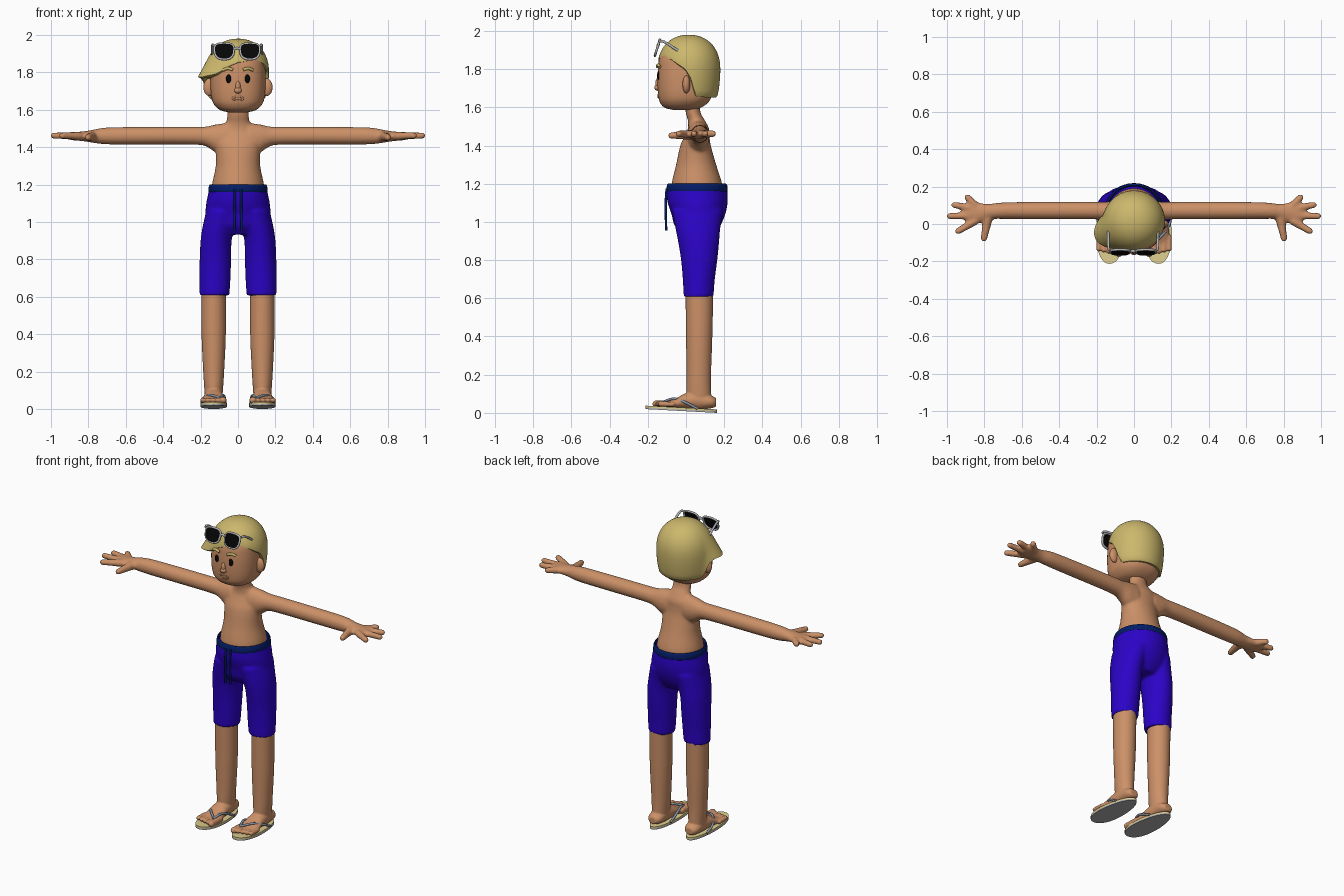
import bpy, bmesh, math
from math import sin, cos, pi, radians
from mathutils import Vector, Matrix

if "Cube" in bpy.data.objects:
    bpy.data.objects.remove(bpy.data.objects["Cube"])


def material(name, r, g, b):
    m = bpy.data.materials.new(name)
    m.use_nodes = True
    m.diffuse_color = (r, g, b, 1)
    m.node_tree.nodes["Principled BSDF"].inputs["Base Color"].default_value = (r, g, b, 1)
    return m


skin = material("skin", .6, .28, .137)
blond = material("blond", .6, .475, .15)
blue = material("shorts_blue", .024, .001, .57)
navy = material("navy", .001, .012, .135)
silver = material("silver", .45, .45, .45)
black = material("black", .002, .002, .002)
cream = material("sandal_cream", .72, .6, .27)
strap_grey = material("strap_grey", .25, .3, .37)
sole_grey = material("sole_grey", .46, .46, .46)


# ---- helpers ----
def finish(bm, name, mat, voxel=0, smooth=0):
    bmesh.ops.recalc_face_normals(bm, faces=bm.faces)
    me = bpy.data.meshes.new(name)
    bm.to_mesh(me)
    bm.free()
    me.materials.append(mat)
    ob = bpy.data.objects.new(name, me)
    bpy.context.collection.objects.link(ob)
    bpy.ops.object.select_all(action="DESELECT")
    ob.select_set(True)
    bpy.context.view_layer.objects.active = ob
    bpy.ops.object.shade_smooth_by_angle(angle=radians(45))
    if voxel:
        r = ob.modifiers.new("blend", "REMESH")
        r.mode = "VOXEL"
        r.voxel_size = voxel
        r.use_smooth_shade = True
        s = ob.modifiers.new("soften", "SMOOTH")
        s.factor = .5
        s.iterations = smooth
    return ob


def catmull(rows, steps):
    """Smoothly resample a list of number rows."""
    v = [Vector(r) for r in rows]
    out = []
    for i in range(len(v) - 1):
        a, b, c, d = v[max(i - 1, 0)], v[i], v[i + 1], v[min(i + 2, len(v) - 1)]
        for k in range(steps):
            t = k / steps
            out.append(b + (c - a) * t / 2 + (a * 2 - b * 5 + c * 4 - d) * t * t / 2
                       + (b * 3 - a - c * 3 + d) * t ** 3 / 2)
    return out + [v[-1]]


def loft(bm, rows, axis="z", n=32, power=2, steps=4):
    """Rows are (position along axis, centre u, centre v, radius u, radius v)."""
    rings = []
    for p, cu, cv, ru, rv in catmull(rows, steps):
        ring = []
        for k in range(n):
            c, s = cos(2 * pi * k / n), sin(2 * pi * k / n)
            u = cu + ru * math.copysign(abs(c) ** (2 / power), c)
            v = cv + rv * math.copysign(abs(s) ** (2 / power), s)
            ring.append(bm.verts.new({"z": (u, v, p), "x": (p, u, v), "y": (u, p, v)}[axis]))
        rings.append(ring)
    for a, b in zip(rings, rings[1:]):
        for k in range(n):
            bm.faces.new((a[k], a[k - 1], b[k - 1], b[k]))
    bm.faces.new(rings[0])
    bm.faces.new(rings[-1])


def ball(bm, centre, radii):
    m = Matrix.Translation(centre) @ Matrix.Diagonal((*radii, 1))
    bmesh.ops.create_uvsphere(bm, u_segments=24, v_segments=16, radius=1, matrix=m)


def digit(bm, a, b, ra, rb):
    """Tapered finger or toe, made of overlapping balls."""
    for i in range(9):
        r = ra + (rb - ra) * i / 8
        ball(bm, Vector(a).lerp(Vector(b), i / 8), (r, r, r))


def tube(name, pts, radius, mat, cyclic=False):
    cu = bpy.data.curves.new(name, "CURVE")
    cu.dimensions = "3D"
    cu.bevel_depth = radius
    cu.bevel_resolution = 3
    cu.use_fill_caps = True
    sp = cu.splines.new("POLY")
    pts = pts if cyclic else catmull(pts, 6)
    sp.points.add(len(pts) - 1)
    for p, q in zip(sp.points, pts):
        p.co = (*q, 1)
    sp.use_cyclic_u = cyclic
    sp.use_smooth = True
    cu.materials.append(mat)
    ob = bpy.data.objects.new(name, cu)
    bpy.context.collection.objects.link(ob)


SIDES = (("left", 1), ("right", -1))

# ---- torso, neck, arms and hands ----
bm = bmesh.new()
loft(bm, [(1.14, 0, .057, .138, .13), (1.2, 0, .057, .139, .132), (1.3, 0, .053, .119, .105),
          (1.4, 0, .05, .12, .08), (1.45, 0, .058, .125, .065), (1.49, 0, .065, .105, .055),
          (1.53, 0, .055, .066, .045), (1.57, 0, .038, .058, .039), (1.63, 0, .03, .058, .039)])
for _, s in SIDES:
    loft(bm, [(s * .06, .062, 1.44, .06, .09), (s * .12, .066, 1.446, .055, .075),
              (s * .17, .07, 1.457, .048, .053), (s * .24, .072, 1.461, .047, .048),
              (s * .5, .072, 1.461, .047, .047), (s * .7, .071, 1.46, .044, .045),
              (s * .78, .066, 1.458, .041, .034), (s * .83, .06, 1.458, .055, .026),
              (s * .88, .06, 1.458, .06, .022), (s * .905, .06, 1.458, .045, .017)], "x")
    digit(bm, (s * .78, .04, 1.457), (s * .802, -.077, 1.452), .028, .018)
    for y0, x1, y1 in ((.015, .94, -.038), (.045, .984, .042), (.08, .96, .102), (.1, .89, .142)):
        digit(bm, (s * .85, y0, 1.459), (s * x1, y1, 1.462), .022, .018)
finish(bm, "upper_body", skin, .008, 6)

# ---- legs, feet and sandals ----
for side, s in SIDES:
    cx = s * .13
    bm = bmesh.new()
    loft(bm, [(.66, cx, .07, .066, .073), (.4, cx, .069, .065, .069), (.2, cx, .067, .056, .064),
              (.12, cx, .067, .051, .064), (.05, cx, .07, .046, .062)])
    loft(bm, [(.158, cx, .055, .026, .022), (.13, cx, .058, .045, .034), (.06, cx, .065, .05, .05),
              (0, cx, .062, .053, .042), (-.05, cx, .05, .059, .028), (-.105, cx, .042, .062, .015)], "y")
    for i in range(5):
        x = cx + s * (i * .027 - .05)
        r = .019 if i == 0 else .0135
        digit(bm, (x, -.07, .045), (x, -.157 + .006 * i, .047), r, r)
    finish(bm, side + "_leg", skin, .005, 3)

    # sandal layers: top and bottom sheets share one outline
    for name, mat, low, high in (("sole", sole_grey, .0, .008), ("footbed", cream, .008, .018)):
        bm = bmesh.new()
        loops = []
        for h in (low, high):
            ring = []
            for k in range(40):
                a = 2 * pi * k / 40
                y = -.025 + .188 * sin(a)
                w = .07 - .012 * sin(a)
                ring.append(bm.verts.new((cx + w * cos(a) * (1.15 - .15 * abs(cos(a))), y,
                                          h + .02 * (.163 - y) / .376)))
            loops.append(ring)
        for k in range(40):
            bm.faces.new((loops[0][k], loops[0][k - 1], loops[1][k - 1], loops[1][k]))
        for ring in loops:
            bm.faces.new(ring)
        finish(bm, side + "_" + name, mat)
    post = (cx - s * .035, -.112, .06)
    for name, d in (("inner", -s), ("outer", s)):
        tube(side + "_" + name + "_strap", [(cx + d * .061, .06, .022), (cx + d * .06, 0, .053),
             (cx + d * .036 - s * .015, -.06, .074), post], .007, strap_grey)
    tube(side + "_toe_post", [post, (cx - s * .036, -.122, .03)], .006, strap_grey)

# ---- shorts, waistband and drawstrings ----
bm = bmesh.new()
for _, s in SIDES:
    loft(bm, [(.608, s * .126, .066, .08, .078), (.7, s * .123, .067, .083, .084),
              (.8, s * .121, .069, .084, .095), (.9, s * .117, .066, .083, .108),
              (.97, s * .104, .062, .086, .118), (1.06, s * .08, .062, .09, .134)])
loft(bm, [(.932, 0, .06, .09, .085), (.98, 0, .06, .16, .12), (1.04, 0, .065, .174, .141),
          (1.1, 0, .061, .17, .157), (1.15, 0, .058, .16, .16), (1.185, 0, .058, .154, .156)])
finish(bm, "shorts", blue, .008, 5)

bm = bmesh.new()
loft(bm, [(1.157, 0, .058, .152, .154), (1.163, 0, .058, .159, .1605), (1.19, 0, .058, .156, .158),
          (1.2, 0, .058, .15, .152), (1.196, 0, .058, .146, .146), (1.175, 0, .058, .14, .14)],
     n=48, steps=2)
finish(bm, "waistband", navy)
for side, s in SIDES:
    tube(side + "_drawstring", [(s * .017, -.101, 1.175), (s * .017, -.106, 1.1),
                                (s * .018, -.104, .955)], .0065, navy)

# ---- head, ears and face ----
bm = bmesh.new()
loft(bm, [(1.586, 0, -.015, .05, .05), (1.598, 0, -.017, .095, .095), (1.625, 0, -.01, .126, .126),
          (1.66, 0, -.005, .141, .14), (1.72, 0, -.003, .147, .146), (1.8, 0, 0, .147, .147),
          (1.87, 0, .003, .138, .138), (1.93, 0, .01, .098, .1), (1.95, 0, .01, .04, .04)],
     n=48, power=2.4)
finish(bm, "head", skin)

for side, s in SIDES:
    bm = bmesh.new()
    ball(bm, (s * .153, .002, 1.72), (.032, .02, .047))
    finish(bm, side + "_ear", skin)
    bm = bmesh.new()
    ball(bm, (s * .05, -.144, 1.765), (.014, .008, .023))
    finish(bm, side + "_eye", black)
    tube(side + "_eyebrow", [(s * .028, -.15, 1.813), (s * .055, -.146, 1.821),
                             (s * .08, -.135, 1.811)], .008, blond)
bm = bmesh.new()
ball(bm, (0, -.146, 1.72), (.014, .015, .034))
ball(bm, (0, -.15, 1.703), (.02, .016, .016))
finish(bm, "nose", skin)
tube("lips", [(.028 * cos(a), -.143, 1.66 + .01 * sin(a))
              for a in [2 * pi * k / 24 for k in range(24)]], .005, skin, True)

# ---- hair: dome with a hairline by angle, flicked out on the right ----
HAIRLINE = [(-180, 1.655), (-106, 1.657), (-100, 1.685), (-94, 1.75), (-84, 1.772), (-60, 1.772),
            (-38, 1.79), (-18, 1.83), (0, 1.852), (36, 1.865), (58, 1.845), (83, 1.8),
            (94, 1.75), (100, 1.685), (106, 1.657), (180, 1.655)]


def hairline(a):
    for (a0, z0), (a1, z1) in zip(HAIRLINE, HAIRLINE[1:]):
        if a <= a1:
            return z0 + (z1 - z0) * (a - a0) / (a1 - a0)


bm = bmesh.new()
COLS, ROWS, TOP = 120, 20, 1.98
crown = bm.verts.new((0, .015, TOP))
columns = []
for k in range(COLS):
    deg = -180 + 360 * k / COLS
    a = radians(deg)
    low = hairline(deg)
    flick = math.exp(-((deg + 66) / 28) ** 2)
    col = []
    for j in range(1, ROWS + 3):
        t = min(j / ROWS, 1)
        z = TOP - (TOP - low) * t * t
        h = (z - 1.8) / .18
        r = (1 - h ** 2.2) ** (1 / 2.2) if h > 0 else 1 - .14 * h * h
        r += .4 * flick * t ** 5
        if j > ROWS:
            r -= .04 if j == ROWS + 1 else .16 + .4 * flick
            z -= .006 if j == ROWS + 1 else 0
        col.append(bm.verts.new((.166 * r * sin(a), .015 - .165 * r * cos(a), z)))
    columns.append(col)
for k in range(COLS):
    p, q = columns[k - 1], columns[k]
    bm.faces.new((crown, p[0], q[0]))
    for j in range(ROWS + 1):
        bm.faces.new((p[j], p[j + 1], q[j + 1], q[j]))
hair = finish(bm, "hair", blond)
soft = hair.modifiers.new("soften", "SMOOTH")
soft.iterations = 3

# ---- sunglasses resting on the hair ----
tilt = Matrix.Translation((-.005, -.15, 1.912)) @ Matrix.Rotation(radians(-17), 4, "X")
for side, s in SIDES:
    rim = []
    for k in range(32):
        c, d = cos(2 * pi * k / 32), sin(2 * pi * k / 32)
        x = math.copysign(abs(c) ** .7, c) * (.051 + .008 * d)
        z = math.copysign(abs(d) ** .7, d) * .044
        rim.append(tilt @ Vector((s * .069 + x, 0, z)))
    tube(side + "_rim", rim, .0065, silver, True)
    bm = bmesh.new()
    face = bm.faces.new([bm.verts.new(p) for p in rim])
    sheet = bmesh.ops.extrude_face_region(bm, geom=[face])["geom"]
    bmesh.ops.translate(bm, vec=(0, -.006, 0), verts=[v for v in sheet if isinstance(v, bmesh.types.BMVert)])
    finish(bm, side + "_lens", black)
    tube(side + "_temple", [(s * .128 - .005, -.142, 1.945), (s * .132 - .005, -.115, 1.943),
                            (s * .133 - .005, -.04, 1.895)], .007, silver)
tube("bridge", [tilt @ Vector((x, 0, z)) for x, z in ((-.018, .012), (0, .018), (.018, .012))],
     .008, silver)
